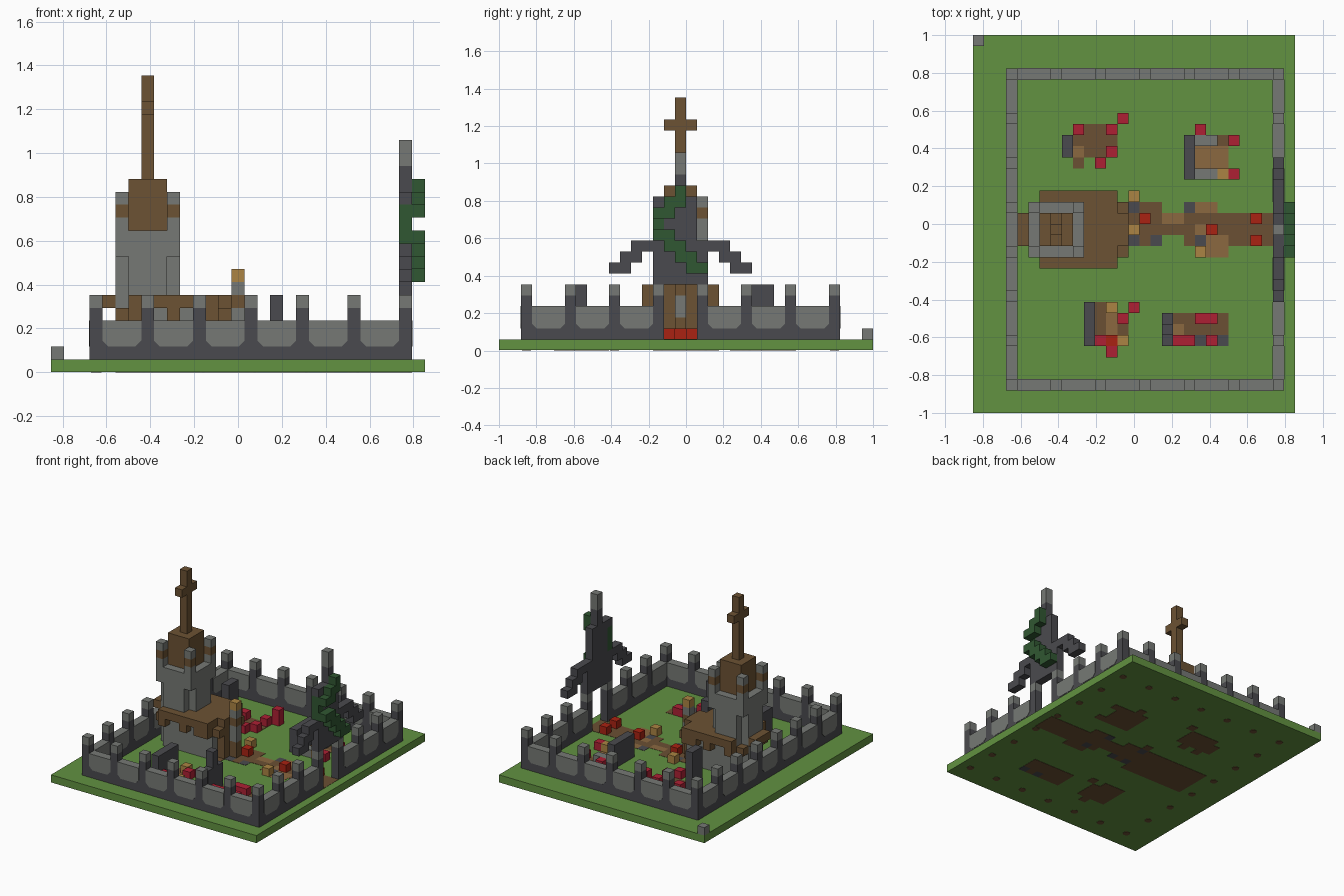
import bpy
import bmesh
from mathutils import Vector

cube = bpy.data.objects.get("Cube")
if cube:
    bpy.data.objects.remove(cube)

UNIT = 2 / 34
ORIGIN = Vector((-14.5, -17, 0))
THIN = 0.004

PALETTE = {
    "grass": "629241", "light_stone": "767975", "dark_stone": "4a4a4e",
    "soil": "6b5033", "tan_soil": "8b6840", "wood": "6c5233",
    "gold": "ab8443", "crimson": "ae2034", "ember": "aa2212", "leaf": "305732",
}
NAMES = list(PALETTE)


def linear(pair):
    c = int(pair, 16) / 255
    return ((c + 0.055) / 1.055) ** 2.4 if c > 0.04 else c / 12.92


materials = []
for label, code in PALETTE.items():
    mat = bpy.data.materials.new(label)
    mat.use_nodes = True
    colour = [linear(code[n:n + 2]) for n in (0, 2, 4)] + [1]
    mat.diffuse_color = colour
    shader = mat.node_tree.nodes["Principled BSDF"]
    shader.inputs["Base Color"].default_value = colour
    shader.inputs["Roughness"].default_value = 0.9
    materials.append(mat)


class Part:
    """Collects blocks on the unit grid and becomes one object."""

    def __init__(self, name):
        self.name = name
        self.bm = bmesh.new()

    def solid(self, colour, low, high):
        verts = bmesh.ops.create_cube(self.bm, size=1)["verts"]
        low, high = Vector(low), Vector(high)
        for v in verts:
            v.co = (low + high) / 2 + Vector(a * b for a, b in zip(v.co, high - low))
        for f in {f for v in verts for f in v.link_faces}:
            f.material_index = NAMES.index(colour)

    def block(self, colour, i, j, k):
        """Inclusive cell ranges; a single number means one cell."""
        spans = [s if isinstance(s, tuple) else (s, s) for s in (i, j, k)]
        low = (Vector([s[0] for s in spans]) + ORIGIN) * UNIT
        high = (Vector([s[1] + 1 for s in spans]) + ORIGIN) * UNIT
        self.solid(colour, low, high)

    def around(self, colour, rx, ry, k):
        """Block centred on the tower axis."""
        self.block(colour, (7 - rx, 7 + rx), (16 - ry, 16 + ry), k)

    def prism(self, colour, points, depth):
        base = self.bm.faces.new([self.bm.verts.new(p) for p in points])
        made = bmesh.ops.extrude_face_region(self.bm, geom=[base])["geom"]
        tops = [g for g in made if isinstance(g, bmesh.types.BMVert)]
        bmesh.ops.translate(self.bm, verts=tops, vec=depth)
        for f in {f for v in tops for f in v.link_faces} | {base}:
            f.material_index = NAMES.index(colour)

    def finish(self):
        bmesh.ops.recalc_face_normals(self.bm, faces=self.bm.faces)
        mesh = bpy.data.meshes.new(self.name)
        self.bm.to_mesh(mesh)
        self.bm.free()
        for mat in materials:
            mesh.materials.append(mat)
        bpy.context.collection.objects.link(bpy.data.objects.new(self.name, mesh))


def patch(part, colour, i, j, top=True):
    """Thin ground plate, with its soil showing underneath as well."""
    x, y = (i + ORIGIN.x) * UNIT, (j + ORIGIN.y) * UNIT
    if top:
        part.solid(colour, (x, y, UNIT - THIN), (x + UNIT, y + UNIT, UNIT + THIN / 2))
    under = "soil" if colour == "tan_soil" else colour
    part.solid(under, (x, y, 0), (x + UNIT, y + UNIT, THIN))


# Ground slab and corner marker
ground = Part("ground")
half_x, half_y = -ORIGIN.x * UNIT, -ORIGIN.y * UNIT
ground.solid("grass", (-half_x, -half_y, THIN / 2), (half_x, half_y, UNIT))
ground.block("light_stone", 0, 33, 1)
ground.finish()

# Fence posts and panels
LEFT, RIGHT, FRONT, BACK = 3, 27, 2, 30
columns, rows = range(LEFT, RIGHT + 1, 4), range(FRONT, BACK + 1, 4)
posts = {(i, j) for i in columns for j in (FRONT, BACK)}
posts |= {(i, j) for i in (LEFT, RIGHT) for j in rows}
fence_posts, footings = Part("fence_posts"), Part("post_footings")
for i, j in sorted(posts):
    fence_posts.block("dark_stone", i, j, (1, 4))
    fence_posts.block("light_stone", i, j, 5)
    x, y = (i + 0.5 + ORIGIN.x) * UNIT, (j + 0.5 + ORIGIN.y) * UNIT
    r, c = UNIT * 0.4, UNIT * 0.2
    ring = [(-r, -c), (-c, -r), (c, -r), (r, -c), (r, c), (c, r), (-c, r), (-r, c)]
    footings.prism("soil", [(x + a, y + b, 0) for a, b in ring], (0, 0, THIN))
fence_posts.finish()
footings.finish()

fence_panels = Part("fence_panels")


def panel(i, j, along_x):
    span = (1, 3)
    cells = ((i + 1, i + 3), j) if along_x else (i, (j + 1, j + 3))
    fence_panels.block("dark_stone", *cells, span)
    cut, low, high = UNIT * 0.45, UNIT * 2, UNIT * 4 + THIN / 2
    wide = UNIT * 3
    outline = [(cut, low), (wide - cut, low), (wide, low + cut),
               (wide, high), (0, high), (0, low + cut)]
    x, y = (i + ORIGIN.x) * UNIT, (j + ORIGIN.y) * UNIT
    thick = UNIT + THIN
    if along_x:
        points = [(x + UNIT + a, y - THIN / 2, z) for a, z in outline]
        fence_panels.prism("light_stone", points, (0, thick, 0))
    else:
        points = [(x - THIN / 2, y + UNIT + a, z) for a, z in outline]
        fence_panels.prism("light_stone", points, (thick, 0, 0))


for i in columns[:-1]:
    panel(i, FRONT, True)
    panel(i, BACK, True)
for j in rows[:-1]:
    panel(LEFT, j, False)
    if j != 14:
        panel(RIGHT, j, False)
fence_panels.finish()

# Tower: plus-shaped base, wider top, corner pinnacles
tower = Part("tower")
tower.around("light_stone", 2, 1, (1, 8))
for j in (14, 18):
    tower.block("light_stone", (6, 8), j, (1, 8))
tower.around("light_stone", 2, 2, (9, 10))
for i in (5, 9):
    for j in (14, 18):
        tower.block("light_stone", i, j, 11)
        tower.block("wood", i, j, 12)
        tower.block("light_stone", i, j, 13)
tower.finish()

# Steeple and cross
steeple = Part("steeple_and_cross")
steeple.around("wood", 1, 1, (11, 14))
steeple.around("wood", 0, 0, (15, 22))
for j in (15, 17):
    steeple.block("wood", 7, j, 20)
steeple.finish()

# Chapel hall with flat roof and ragged eaves
hall = Part("chapel_hall")
hall.block("light_stone", (9, 12), (14, 18), (1, 4))
hall.finish()
roof = Part("chapel_roof")
roof.block("wood", (10, 12), (13, 19), 5)
for j in (13, 19):
    roof.block("wood", (6, 9), j, 5)
    for i in (6, 9, 11, 12):
        roof.block("wood", i, j, 4)
for j in (14, 18):
    roof.block("wood", 9, j, 5)
roof.block("wood", 4, (15, 17), 5)
for i in (5, 13):
    for j in (14, 18):
        roof.block("wood", i, j, 4)
roof.finish()

# Door porch and lantern
porch = Part("porch_and_lantern")
porch.block("wood", 13, (15, 17), (1, 5))
for colour, k in (("wood", (1, 2)), ("light_stone", (3, 4)), ("wood", 5),
                  ("light_stone", 6), ("gold", 7)):
    porch.block(colour, 14, 16, k)
porch.finish()

# Gate spire with drooping arms
gate = Part("gate")
gate.block("dark_stone", RIGHT, (14, 18), (6, 9))
gate.block("dark_stone", RIGHT, (15, 17), (10, 13))
gate.block("leaf", RIGHT, 14, (10, 12))
gate.block("dark_stone", RIGHT, 14, 13)
gate.block("dark_stone", RIGHT, 16, (14, 15))
gate.block("light_stone", RIGHT, 16, (16, 17))
for step in range(3):
    gate.block("dark_stone", RIGHT, (12 - step, 13 - step), 9 - step)
    gate.block("dark_stone", RIGHT, (19 + step, 20 + step), 9 - step)
gate.finish()

# Vine winding down the outer face of the gate
vine = Part("gate_vine")
for k, j in ((14, 16), (13, (15, 16)), (12, (14, 15)), (10, (14, 15)),
             (9, (15, 16)), (8, (16, 17)), (7, (17, 18))):
    vine.block("leaf", RIGHT + 1, j, k)
vine.finish()

# Ground plans: stones, flowers, candles and bare earth, back row first
BLOCKS = {"H": ("dark_stone", 5), "s": ("dark_stone", 3), "c": ("light_stone", 1),
          "r": ("crimson", 1), "R": ("crimson", 2), "o": ("ember", 1), "g": ("gold", 1)}
EARTH = {"b": "soil", "t": "tan_soil", "d": "dark_stone"}
PLANS = {
    "back_left_grave": (8, 26, ".....R .rbbr. Hbbbb. Htbbr. .b.r.."),
    "back_right_grave": (19, 25, ".r... sccbr sttt. sttt. sccgr"),
    "front_left_grave": (10, 9, "sbg.r sbtr. sbtb. srog. ..r.."),
    "front_right_grave": (17, 8, "sbbrrb Htbbbb srrdrd"),
    "path": (13, 19, ".g............. bdbb..dtt...... bbobttbbbbbbobb "
             "bbbbbbbtobbbbbb bdbd..bdttbbobb b......gtt....."),
}
for name, (start, back, plan) in PLANS.items():
    part = Part(name)
    for down, row in enumerate(plan.split()):
        for across, key in enumerate(row):
            i, j = start + across, back - down
            if key in BLOCKS:
                colour, height = BLOCKS[key]
                part.block(colour, i, j, (1, height))
                patch(part, "soil", i, j, top=False)
            elif key in EARTH:
                patch(part, EARTH[key], i, j)
    part.finish()

# Earth beneath the chapel
footing = Part("chapel_footing")
for i in range(5, 13):
    for j in range(14, 19):
        patch(footing, "soil", i, j, top=False)
footing.finish()
